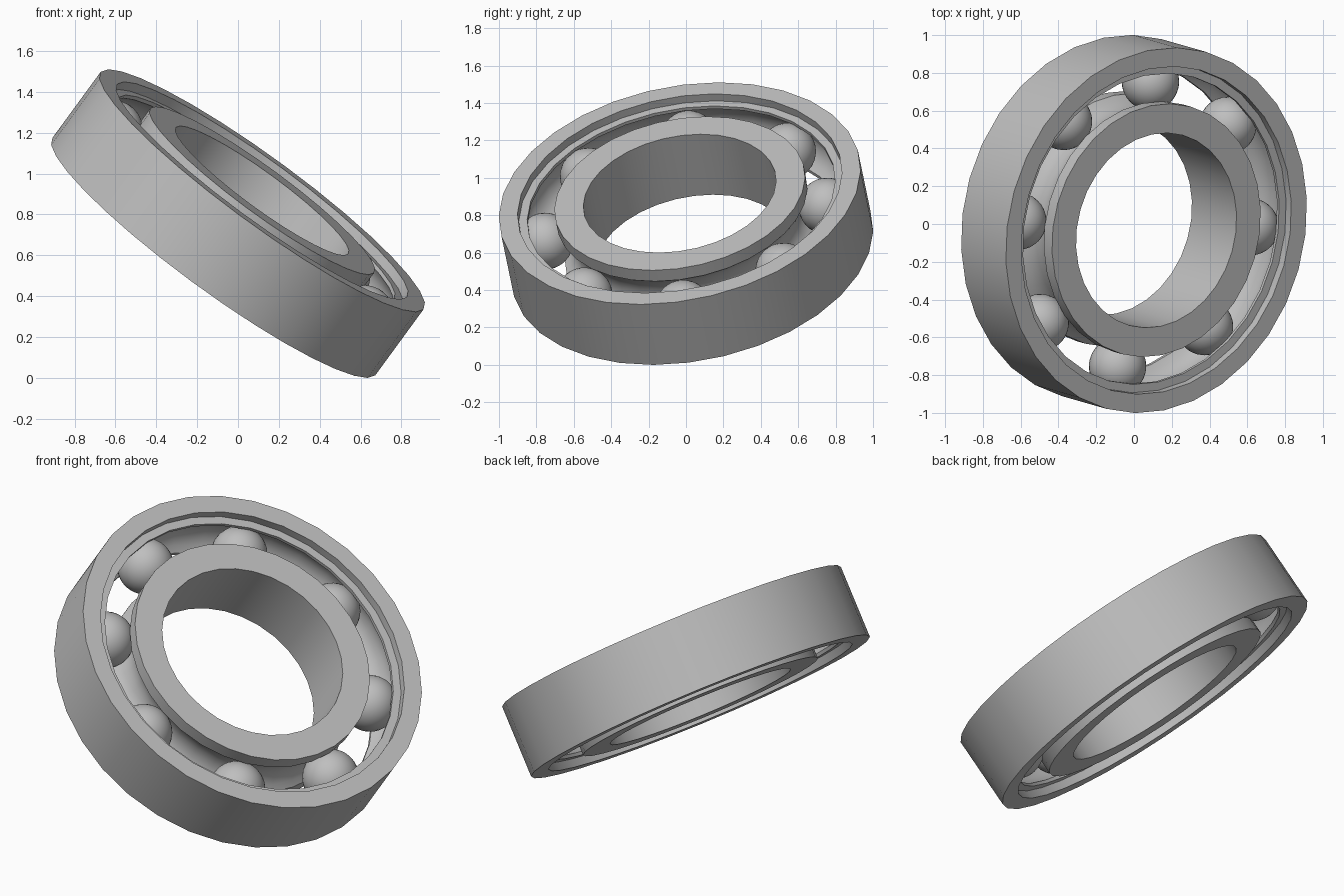
import bpy
import bmesh
import math
from mathutils import Vector, Matrix

cube = bpy.data.objects.get("Cube")
if cube:
    bpy.data.objects.remove(cube, do_unlink=True)

SEGMENTS = 32
HALF_WIDTH = 0.203
BALL_RADIUS = 0.152
PITCH_RADIUS = 0.764      # radius of the circle of ball centres
GROOVE_RADIUS = 0.154
BALL_COUNT = 8

steel = bpy.data.materials.new("steel grey")
steel.use_nodes = True
GREY = (0.52, 0.52, 0.52, 1.0)
steel.diffuse_color = GREY
steel.node_tree.nodes["Principled BSDF"].inputs["Base Color"].default_value = GREY

# Tilted frame: local z is the bearing axis, local x points at the first ball
axis = Vector((0.582, -0.166, 0.796)).normalized()
side = Vector((0.087, 0.753, 0.0935))
side = (side - axis * side.dot(axis)).normalized()
frame = Matrix((side, axis.cross(side), axis)).transposed().to_4x4()
frame = Matrix.Translation((0, 0, 0.755)) @ frame


def finish(bm, name, matrix, angle):
    mesh = bpy.data.meshes.new(name)
    bmesh.ops.recalc_face_normals(bm, faces=bm.faces)
    bm.to_mesh(mesh)
    bm.free()
    mesh.materials.append(steel)
    obj = bpy.data.objects.new(name, mesh)
    bpy.context.collection.objects.link(obj)
    obj.matrix_world = matrix
    bpy.ops.object.select_all(action='DESELECT')
    obj.select_set(True)
    bpy.context.view_layer.objects.active = obj
    bpy.ops.object.shade_smooth_by_angle(angle=math.radians(angle))
    return obj


def groove(shoulder, direction, steps=8):
    """Arc of the ball track, from the +z shoulder to the -z shoulder."""
    limit = math.acos(abs(shoulder - PITCH_RADIUS) / GROOVE_RADIUS)
    points = []
    for i in range(steps + 1):
        a = limit * (1 - 2 * i / steps)
        points.append((PITCH_RADIUS + direction * GROOVE_RADIUS * math.cos(a),
                       GROOVE_RADIUS * math.sin(a)))
    return points


def lathe(name, profile):
    """Revolve a closed (radius, z) profile around the bearing axis."""
    bm = bmesh.new()
    rings = []
    for s in range(SEGMENTS):
        a = 2 * math.pi * s / SEGMENTS
        rings.append([bm.verts.new((r * math.cos(a), r * math.sin(a), z))
                      for r, z in profile])
    n = len(profile)
    for s in range(SEGMENTS):
        here, there = rings[s], rings[(s + 1) % SEGMENTS]
        for i in range(n):
            j = (i + 1) % n
            bm.faces.new((here[i], there[i], there[j], here[j]))
    return finish(bm, name, frame, 30)


# Outer ring: stepped lip on both sides and a ball track inside
H = HALF_WIDTH
OUTER, LIP, SHOULDER, LEDGE = 0.981, 0.88, 0.835, H - 0.047
lathe("outer_ring",
      [(OUTER, -H), (OUTER, H), (LIP, H), (LIP, LEDGE), (SHOULDER, LEDGE)]
      + groove(SHOULDER, 1)
      + [(SHOULDER, -LEDGE), (LIP, -LEDGE), (LIP, -H)])

# Inner ring: plain bore with a ball track outside
BORE, RIM = 0.523, 0.68
lathe("inner_ring",
      [(BORE, -H), (BORE, H), (RIM, H)] + groove(RIM, -1) + [(RIM, -H)])

# Balls
for i in range(BALL_COUNT):
    bm = bmesh.new()
    bmesh.ops.create_uvsphere(bm, u_segments=32, v_segments=16, radius=BALL_RADIUS)
    turn = Matrix.Rotation(2 * math.pi * i / BALL_COUNT, 4, 'Z')
    finish(bm, f"ball_{i + 1}",
           frame @ turn @ Matrix.Translation((PITCH_RADIUS, 0, 0)), 60)
